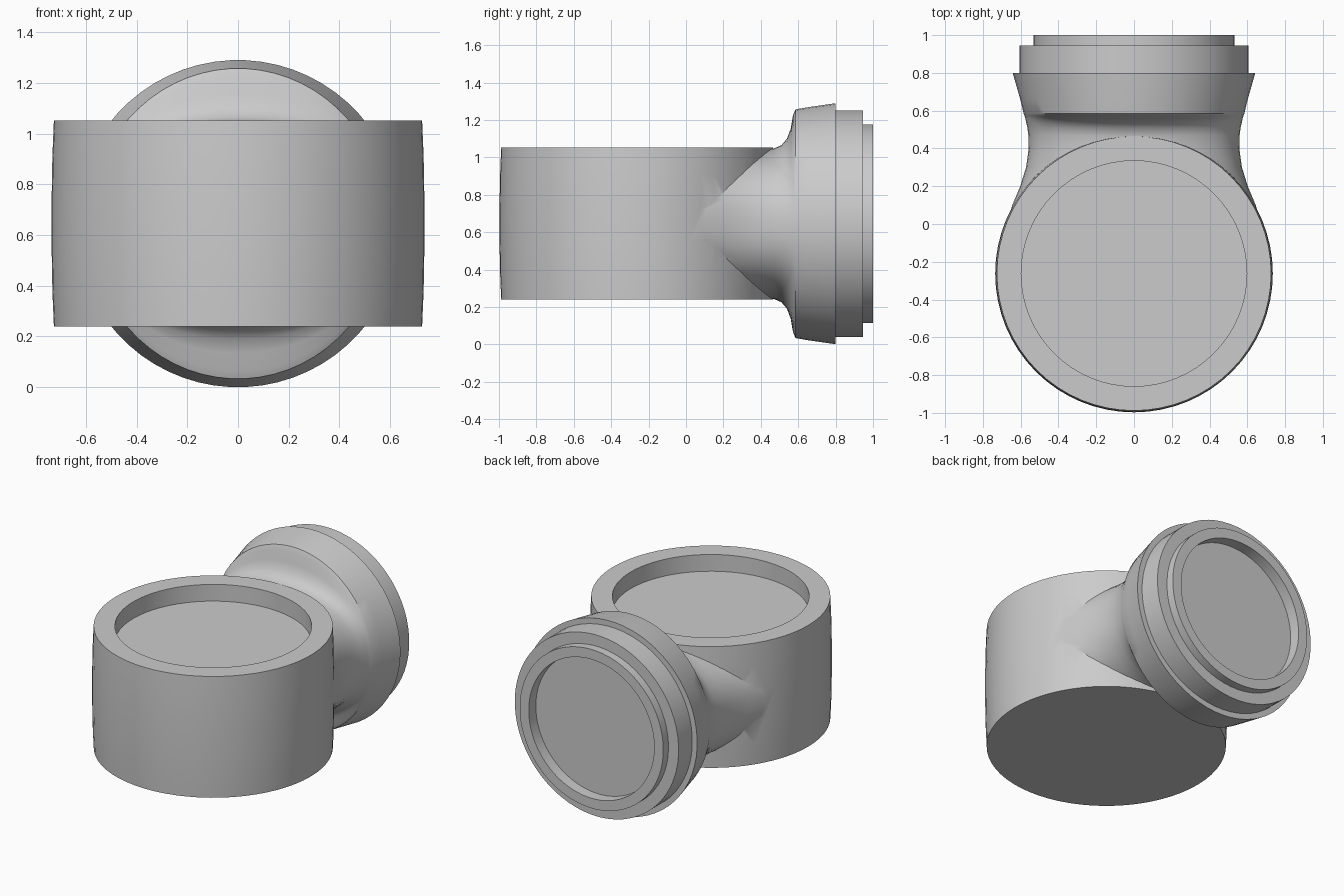
import bpy, bmesh
from math import cos, sin, pi, copysign

if "Cube" in bpy.data.objects:
    bpy.data.objects.remove(bpy.data.objects["Cube"])

N = 64
BODY_Y, MID_Z = -0.262, 0.645


def loft(name, rings):
    """Skin a list of closed rings and cap both ends."""
    bm = bmesh.new()
    loops = [[bm.verts.new(p) for p in ring] for ring in rings]
    for a, b in zip(loops, loops[1:]):
        for i in range(N):
            j = (i + 1) % N
            bm.faces.new((a[i], a[j], b[j], b[i]))
    bm.faces.new(loops[0][::-1])
    bm.faces.new(loops[-1])
    bmesh.ops.recalc_face_normals(bm, faces=bm.faces[:])
    me = bpy.data.meshes.new(name)
    bm.to_mesh(me)
    bm.free()
    ob = bpy.data.objects.new(name, me)
    bpy.context.collection.objects.link(ob)
    return ob


def disc(r, z):
    return [(r * cos(2 * pi * i / N), BODY_Y + r * sin(2 * pi * i / N), z) for i in range(N)]


def oval(y, w, h, p):
    """Superellipse across the pipe axis; p = 2 is a plain ellipse."""
    ring = []
    for i in range(N):
        c, s = cos(2 * pi * (i + .5) / N), sin(2 * pi * (i + .5) / N)
        ring.append((w * copysign(abs(c) ** (2 / p), c), y,
                     MID_Z + h * copysign(abs(s) ** (2 / p), s)))
    return ring


def boolean(target, tool, op):
    m = target.modifiers.new(op, 'BOOLEAN')
    m.operation, m.object, m.solver = op, tool, 'EXACT'
    bpy.context.view_layer.objects.active = target
    bpy.ops.object.modifier_apply(modifier=m.name)
    bpy.data.objects.remove(tool, do_unlink=True)


# slightly barrelled upright drum
body = loft("pipe_elbow", [disc(r, z) for r, z in (
    (.726, .24), (.732, .38), (.735, .55), (.735, .74), (.732, .91), (.726, 1.052))])

# side neck flaring into a round flange, stepped tip and socket
neck = loft("neck", [oval(*s) for s in (
    (0, .675, .395, 2.4), (.1, .645, .395, 2.4), (.2, .603, .395, 2.4),
    (.3, .572, .396, 2.4), (.4, .558, .398, 2.35), (.47, .56, .403, 2.3),
    (.51, .565, .42, 2.25), (.54, .572, .455, 2.2), (.56, .576, .51, 2.1),
    (.572, .58, .58, 2), (.585, .585, .612, 2), (.66, .603, .625, 2),
    (.8, .643, .645, 2), (.8, .607, .607, 2), (.945, .607, .607, 2),
    (.945, .532, .532, 2), (1, .532, .532, 2), (1, .465, .465, 2),
    (.925, .465, .465, 2))])
boolean(body, neck, 'UNION')

# round recess in the top of the drum
recess = loft("recess_cutter", [disc(.597, .94), disc(.597, 1.2)])
boolean(body, recess, 'DIFFERENCE')

bpy.ops.object.select_all(action='DESELECT')
body.select_set(True)
bpy.context.view_layer.objects.active = body
bpy.ops.object.shade_smooth_by_angle(angle=pi / 6)
